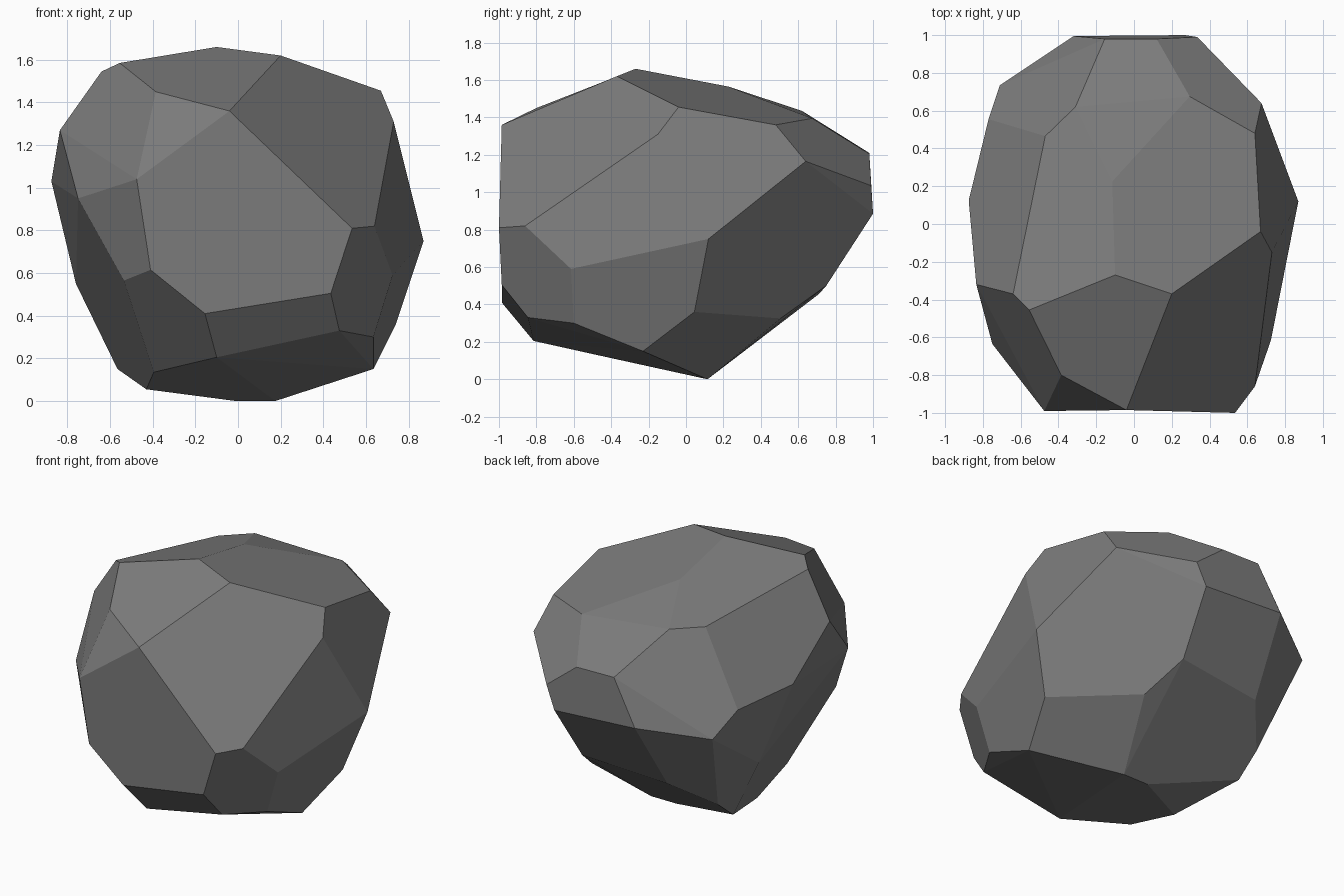
import bpy, bmesh, math

# Corner points of the faceted boulder, grouped by zone; the hull makes the facets
corners = [
    # crown
    (-.10, -.27, 1.66), (.20, -.37, 1.62), (.67, -.04, 1.455), (.73, -.15, 1.31),
    (-.555, -.455, 1.585), (-.64, -.37, 1.545), (-.385, -.80, 1.45),
    (-.115, .225, 1.565), (.64, .48, 1.36), (.295, .675, 1.395),
    (-.47, .465, 1.435), (-.31, .62, 1.435),
    # front
    (-.04, -.985, 1.36), (-.475, -.99, 1.04), (-.41, -.98, .615), (-.155, -.985, .41),
    (.435, -.985, .505), (.535, -1.0, .81), (.475, -.845, .33), (-.535, -.815, .565),
    # right
    (.64, -.86, .82), (.725, -.615, .59), (.635, -.60, .30), (.87, .12, .75),
    (.74, .045, .36), (.635, -.23, .15), (.675, .64, 1.165),
    # left
    (-.835, -.32, 1.27), (-.875, .125, 1.03), (-.75, -.635, .95), (-.76, .32, .55),
    (-.77, .555, .995), (-.71, .735, .85), (-.67, .545, .55),
    # back
    (.335, .99, 1.035), (.27, 1.0, .885), (-.32, .995, .92), (.12, .98, 1.205),
    (-.155, .98, 1.21), (.34, .505, .325), (.24, .75, .50), (-.36, .71, .455),
    # base
    (.175, .115, 0), (-.01, .115, 0), (-.43, -.135, .055), (-.565, .31, .15),
    (-.567, .474, .28), (-.10, -.815, .205), (-.395, -.50, .135),
]

bm = bmesh.new()
for p in corners:
    bm.verts.new(p)
hull = bmesh.ops.convex_hull(bm, input=bm.verts[:])
bmesh.ops.delete(bm, geom=[v for v in bm.verts if not v.link_faces], context='VERTS')

# Merge nearly level triangles into broad flat facets
bmesh.ops.dissolve_limit(bm, angle_limit=math.radians(5), verts=bm.verts[:], edges=bm.edges[:])
bmesh.ops.recalc_face_normals(bm, faces=bm.faces[:])

mesh = bpy.data.meshes.new("boulder")
bm.to_mesh(mesh)
bm.free()

# Single stone colour
stone = bpy.data.materials.new("dark grey stone")
stone.diffuse_color = (.20, .20, .20, 1)
mesh.materials.append(stone)

boulder = bpy.data.objects.new("boulder", mesh)
bpy.context.collection.objects.link(boulder)
